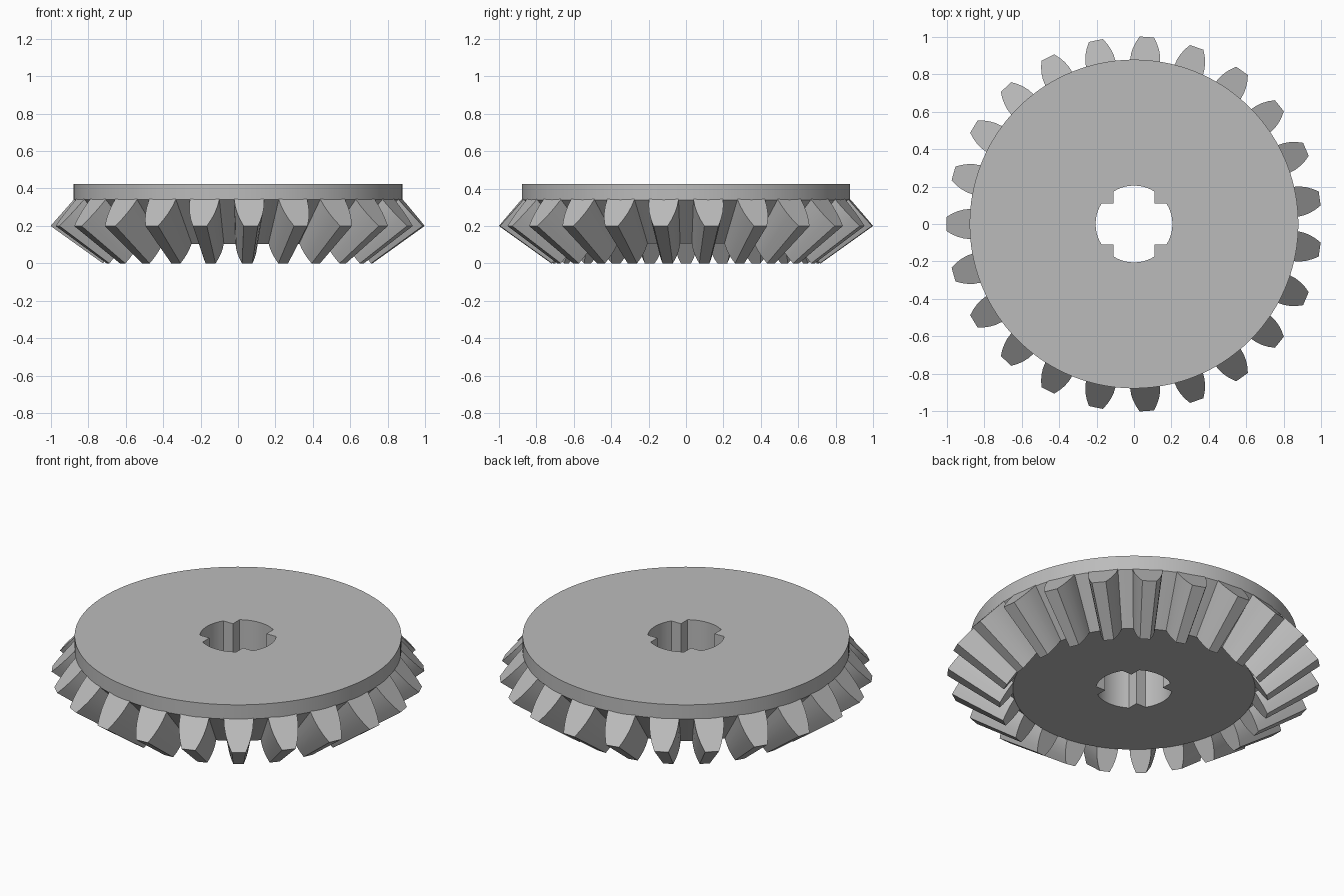
import bpy, bmesh
from math import sin, cos, pi, radians, asin
from mathutils import Vector, Matrix

if "Cube" in bpy.data.objects:
    bpy.data.objects.remove(bpy.data.objects["Cube"], do_unlink=True)

TEETH = 23
Z_BOTTOM, Z_RIM, Z_TOP = 0.105, 0.34, 0.425
R_BOTTOM, R_RIM = 0.65, 0.877

grey = bpy.data.materials.new("steel grey")
grey.use_nodes = True
grey.diffuse_color = (0.5, 0.5, 0.5, 1)
grey.node_tree.nodes["Principled BSDF"].inputs["Base Color"].default_value = (0.5, 0.5, 0.5, 1)


def finish(bm, name):
    bmesh.ops.recalc_face_normals(bm, faces=bm.faces)
    mesh = bpy.data.meshes.new(name)
    bm.to_mesh(mesh)
    bm.free()
    mesh.materials.append(grey)
    obj = bpy.data.objects.new(name, mesh)
    bpy.context.collection.objects.link(obj)
    bpy.ops.object.select_all(action="DESELECT")
    obj.select_set(True)
    bpy.context.view_layer.objects.active = obj
    bpy.ops.object.shade_smooth_by_angle(angle=radians(30))
    return obj


def ring(bm, points, z):
    verts = [bm.verts.new((x, y, z)) for x, y in points]
    edges = [bm.edges.new((verts[i - 1], verts[i])) for i in range(len(verts))]
    return verts, edges


def bridge(bm, low, high):
    for i in range(len(low)):
        bm.faces.new((low[i - 1], low[i], high[i], high[i - 1]))


def circle(radius, count=TEETH * 6):
    return [(radius * cos(2 * pi * i / count), radius * sin(2 * pi * i / count)) for i in range(count)]


# Round bore with four square keys at its corners
def bore_outline(radius=0.205, key=0.11, steps=10):
    points = []
    half = asin(key / radius)
    for quarter in range(4):
        turn = Matrix.Rotation(quarter * pi / 2, 2)
        arc = [-half + 2 * half * i / steps for i in range(steps + 1)]
        local = [(radius * cos(a), radius * sin(a)) for a in arc] + [(key, key)]
        points += [tuple(turn @ Vector(p)) for p in local]
    return points


# Gear body: conical root, straight rim and keyed bore
bm = bmesh.new()
bottom, bottom_edges = ring(bm, circle(R_BOTTOM), Z_BOTTOM)
rim, _ = ring(bm, circle(R_RIM), Z_RIM)
top, top_edges = ring(bm, circle(R_RIM), Z_TOP)
bore_low, low_edges = ring(bm, bore_outline(), Z_BOTTOM)
bore_high, high_edges = ring(bm, bore_outline(), Z_TOP)
for low, high in ((bottom, rim), (rim, top), (bore_low, bore_high)):
    bridge(bm, low, high)
for edges in (bottom_edges + low_edges, top_edges + high_edges):
    bmesh.ops.triangle_fill(bm, edges=edges, use_beauty=True)
finish(bm, "gear_body")

# Tapered teeth: curved flank section given as (height fraction, half width)
FLANK = [(-0.12, 0.081), (0, 0.08), (0.25, 0.077), (0.5, 0.069), (0.75, 0.056), (1, 0.038)]
outer_root, outer_tip = Vector((R_RIM, 0, Z_RIM)), Vector((1.0, 0, 0.2))
inner_root, inner_tip = Vector((R_BOTTOM, 0, Z_BOTTOM)), Vector((0.72, 0, 0))


def tooth_section(bm, root, tip, scale, turn):
    right = [root.lerp(tip, t) + Vector((0, w * scale, 0)) for t, w in FLANK]
    left = [Vector((p.x, -p.y, p.z)) for p in reversed(right)]
    return [bm.verts.new(turn @ p) for p in right + left]


bm = bmesh.new()
for k in range(TEETH):
    turn = Matrix.Rotation(pi + 2 * pi * k / TEETH, 3, "Z")
    outer = tooth_section(bm, outer_root, outer_tip, 1, turn)
    inner = tooth_section(bm, inner_root, inner_tip, 0.72, turn)
    bridge(bm, inner, outer)
    bm.faces.new(outer)
    bm.faces.new(inner)
finish(bm, "gear_teeth")
